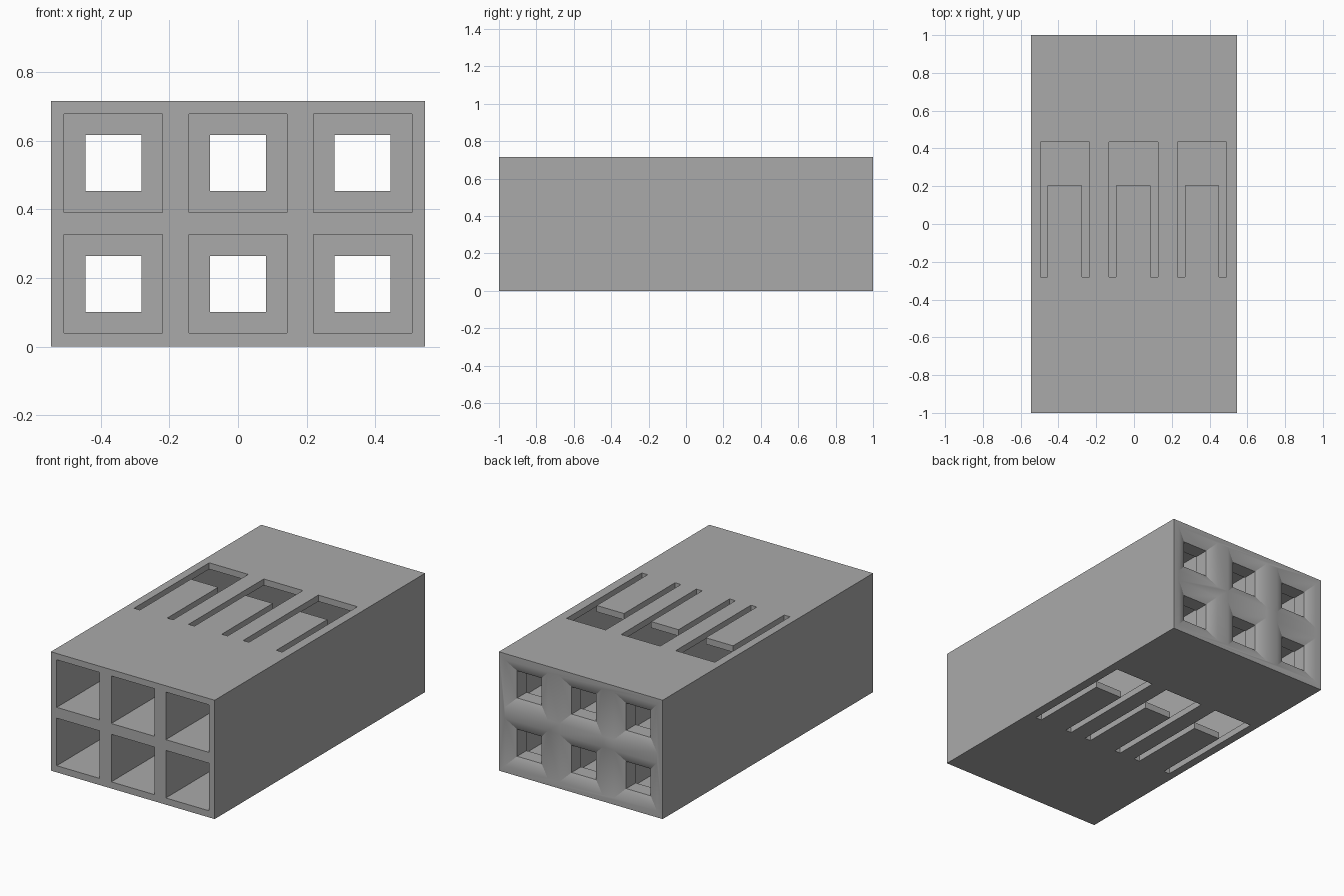
import bpy
import bmesh
import math

W, H = 1.09, 0.715              # body width and height
COLS = (-0.363, 0, 0.363)       # socket centres across
ROWS = (0.183, 0.534)           # socket centres up
BIG, SMALL = 0.143, 0.0815      # half sizes of chamber and rear hole

cube = bpy.data.objects.get("Cube")
if cube:
    bpy.data.objects.remove(cube, do_unlink=True)

grey = bpy.data.materials.new("grey plastic")
grey.use_nodes = True
colour = (0.40, 0.40, 0.40, 1)
grey.diffuse_color = colour
grey.node_tree.nodes["Principled BSDF"].inputs["Base Color"].default_value = colour


def make_object(name, bm):
    bmesh.ops.recalc_face_normals(bm, faces=bm.faces[:])
    mesh = bpy.data.meshes.new(name)
    bm.to_mesh(mesh)
    bm.free()
    mesh.materials.append(grey)
    obj = bpy.data.objects.new(name, mesh)
    bpy.context.collection.objects.link(obj)
    return obj


def loft(bm, rings):
    """Closed solid through rings of points."""
    loops = [[bm.verts.new(p) for p in ring] for ring in rings]
    n = len(loops[0])
    for a, b in zip(loops, loops[1:]):
        for i in range(n):
            j = (i + 1) % n
            bm.faces.new((a[i], a[j], b[j], b[i]))
    bm.faces.new(loops[0])
    bm.faces.new(loops[-1])


def rectangle(x, y, z, hx, hz):
    return [(x - hx, y, z - hz), (x + hx, y, z - hz),
            (x + hx, y, z + hz), (x - hx, y, z + hz)]


# Solid body
bm = bmesh.new()
loft(bm, [rectangle(0, y, H / 2, W / 2, H / 2) for y in (-1, 1)])
body = make_object("connector_housing", bm)

# Sockets: deep chamber, narrow rear hole, shallow rear chamfer
profile = [(-1.1, BIG), (0.88, BIG), (0.88, SMALL), (0.97, SMALL),
           (1.01, SMALL + (BIG - SMALL) * 4 / 3)]
bm = bmesh.new()
for x in COLS:
    for z in ROWS:
        loft(bm, [rectangle(x, y, z, h, h) for y, h in profile])
sockets = make_object("socket_cutter", bm)

# U-shaped slots that leave a latch tongue, above and below
bm = bmesh.new()
for x in COLS:
    c, outer, inner = x - 0.003, 0.13, 0.091
    outline = [(c - outer, -0.28), (c - inner, -0.28), (c - inner, 0.205),
               (c + inner, 0.205), (c + inner, -0.28), (c + outer, -0.28),
               (c + outer, 0.435), (c - outer, 0.435)]
    for low, high in ((-0.1, 0.06), (H - 0.06, H + 0.1)):
        loft(bm, [[(px, py, z) for px, py in outline] for z in (low, high)])
slots = make_object("slot_cutter", bm)

# Cut the body, then drop the cutters
bpy.context.view_layer.objects.active = body
for cutter in (sockets, slots):
    cutter.hide_render = True
    mod = body.modifiers.new(cutter.name, 'BOOLEAN')
    mod.operation = 'DIFFERENCE'
    mod.solver = 'EXACT'
    mod.object = cutter
    bpy.ops.object.modifier_apply(modifier=mod.name)
    bpy.data.objects.remove(cutter, do_unlink=True)

# Soft blend over the rear chamfers, crisp edges elsewhere
bpy.ops.object.select_all(action='DESELECT')
body.select_set(True)
bpy.ops.object.shade_smooth_by_angle(angle=math.radians(30))
